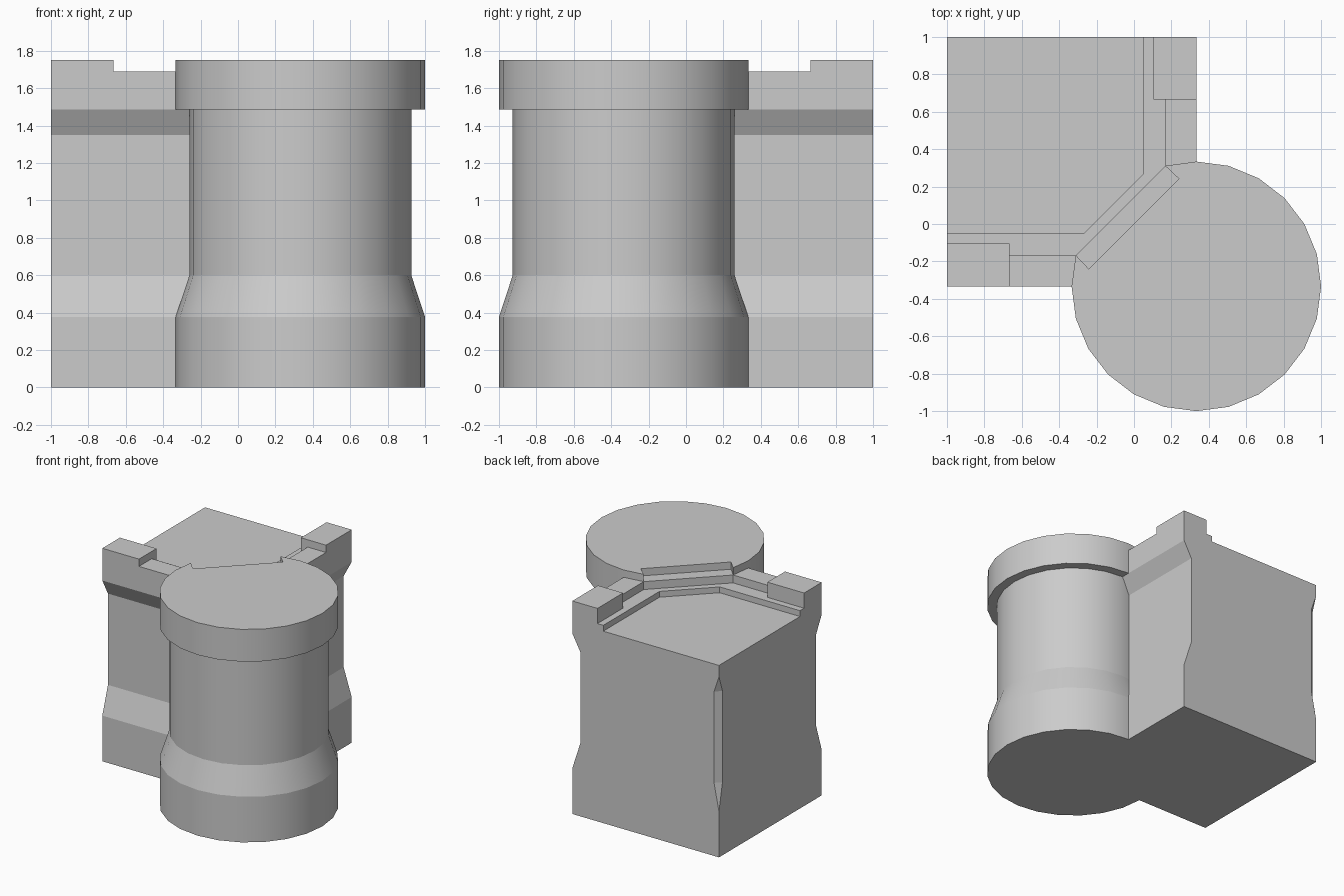
import bpy, bmesh, math

if "Cube" in bpy.data.objects:
    bpy.data.objects.remove(bpy.data.objects["Cube"])

R = 0.667                      # tower radius
C = (1 / 3, -1 / 3)            # tower centre
FLOOR, STEP, LOW, TOP = 1.577, 1.625, 1.69, 1.75


def loft(name, sections):
    """Solid through stacked outlines: [(z, [(x, y), ...]), ...]"""
    bm = bmesh.new()
    rings = [[bm.verts.new((x, y, z)) for x, y in pts] for z, pts in sections]
    n = len(rings[0])
    for a, b in zip(rings, rings[1:]):
        for i in range(n):
            j = (i + 1) % n
            bm.faces.new((a[i], a[j], b[j], b[i]))
    bm.faces.new(rings[0][::-1])
    bm.faces.new(rings[-1])
    bmesh.ops.remove_doubles(bm, verts=bm.verts, dist=1e-5)
    bmesh.ops.recalc_face_normals(bm, faces=bm.faces)
    me = bpy.data.meshes.new(name)
    bm.to_mesh(me)
    bm.free()
    ob = bpy.data.objects.new(name, me)
    bpy.context.collection.objects.link(ob)
    return ob


def prism(name, pts, z0, z1):
    return loft(name, [(z0, pts), (z1, pts)])


def flip(pts):
    """Mirror an outline across the diagonal of the corner"""
    return [(-y, -x) for x, y in reversed(pts)]


def arc(r, k0, k1):
    return [(C[0] + r * math.cos(math.radians(15 * k)),
             C[1] + r * math.sin(math.radians(15 * k))) for k in range(k0, k1)]


def smooth(ob):
    bpy.ops.object.select_all(action='DESELECT')
    ob.select_set(True)
    bpy.context.view_layer.objects.active = ob
    bpy.ops.object.shade_smooth_by_angle(angle=math.radians(16))


# corner wall: outer faces pinch in by d, rear corner is chamfered by c
def wall_outline(d, c):
    w = 1 / 3 - d
    return [(-1, -w), (w, -w), (w, 1), (-1 + c, 1), (-1, 1 - c)]


loft("corner_wall", [(z, wall_outline(d, c)) for z, d, c in (
    (0, 0, 0), (0.375, 0, 0), (0.6, 0.073, 0.045),
    (1.35, 0.073, 0.045), (1.485, 0, 0), (FLOOR, 0, 0))])

# round tower body with flared foot and overhanging collar
smooth(loft("tower_body", [(z, arc(r, 0, 24)) for z, r in (
    (0, R), (0.375, R), (0.6, 0.593), (1.485, 0.593), (1.485, R), (1.55, R))]))

# tower top, cut straight where it faces the walkway
A, N = (-0.311, -0.167), (-0.241, -0.241)
A2, N2 = (0.167, 0.311), (0.241, 0.241)
smooth(prism("tower_top", arc(R, 12, 31) + [A2, N2, N, A], 1.55, TOP))

# low kerb between tower and walkway
prism("tower_kerb", [A, N, N2, A2], FLOOR, LOW)

# parapet of each wing: tall end block and low run up to the tower
w = 1 / 3
block = [(-1, -w), (-2 / 3, -w), (-2 / 3, -0.105), (-1, -0.105)]
run = [(-2 / 3, -w), (-0.28, -w), A, (-2 / 3, -0.167)]
for side, f in (("front", lambda p: p), ("right", flip)):
    prism(side + "_merlon", f(block), FLOOR, TOP)
    prism(side + "_parapet", f(run), FLOOR, LOW)

# narrow step following the inside of the parapet
half = [A, (-2 / 3, -0.167), (-2 / 3, -0.105), (-1, -0.105), (-1, -0.052), (-0.27, -0.052)]
prism("walkway_step", half + flip(half), FLOOR, STEP)
